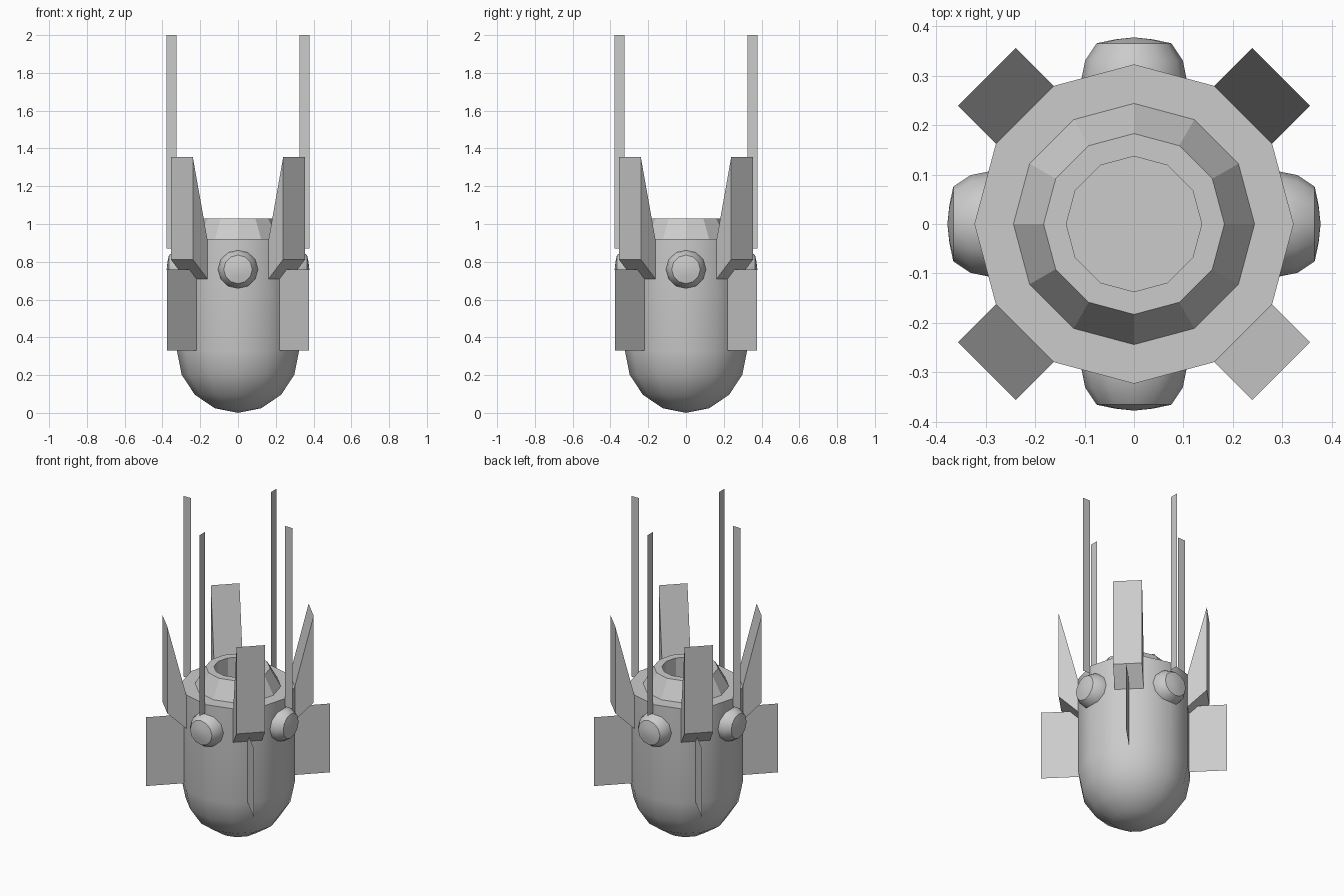
import bpy, bmesh
from math import sin, cos, pi, radians
from mathutils import Matrix, Vector

if "Cube" in bpy.data.objects:
    bpy.data.objects.remove(bpy.data.objects["Cube"])


def finish(bm, name, matrix=None, smooth=None, solid=True):
    bmesh.ops.remove_doubles(bm, verts=bm.verts, dist=1e-5)
    if solid:
        bmesh.ops.recalc_face_normals(bm, faces=bm.faces)
    if matrix is not None:
        bm.transform(matrix)
    mesh = bpy.data.meshes.new(name)
    bm.to_mesh(mesh)
    bm.free()
    obj = bpy.data.objects.new(name, mesh)
    bpy.context.collection.objects.link(obj)
    if smooth:
        bpy.ops.object.select_all(action='DESELECT')
        obj.select_set(True)
        bpy.context.view_layer.objects.active = obj
        bpy.ops.object.shade_smooth_by_angle(angle=radians(smooth))
    return obj


def lathe(name, profile, matrix=None, smooth=None, sides=12):
    """Revolve (radius, height) points around z."""
    bm = bmesh.new()
    verts = [bm.verts.new((r, 0, z)) for r, z in profile]
    edges = [bm.edges.new(p) for p in zip(verts, verts[1:])]
    bmesh.ops.spin(bm, geom=verts + edges, axis=(0, 0, 1), cent=(0, 0, 0),
                   angle=2 * pi, steps=sides, use_merge=True)
    return finish(bm, name, matrix, smooth)


def slab(name, profile, matrix, width=0.0):
    """Radial (x, z) outline, flat or thickened along y."""
    bm = bmesh.new()
    face = bm.faces.new([bm.verts.new((x, -width / 2, z)) for x, z in profile])
    if width:
        geom = bmesh.ops.extrude_face_region(bm, geom=[face], use_keep_orig=True)["geom"]
        moved = [g for g in geom if isinstance(g, bmesh.types.BMVert)]
        bmesh.ops.translate(bm, verts=moved, vec=Vector((0, width, 0)))
    return finish(bm, name, matrix, solid=width > 0)


# Hull: round bottom, straight sides, flat shoulder
R, Z0 = 0.323, 0.328
bowl = [(R * sin(i * pi / 8), Z0 - Z0 * cos(i * pi / 8)) for i in range(5)]
lathe("hull", bowl + [(R, 0.92), (0.244, 0.92)], smooth=40)

# Tapered collar with an open well
lathe("collar", [(0.244, 0.92), (0.183, 1.03), (0.137, 1.03), (0.137, 0.90), (0, 0.90)])

# Knob and lens profiles, pointing outward
B, C = 0.107, 0.29
ball = [(B, 0.27)] + [(B * cos(i * pi / 8), C + B * sin(i * pi / 8)) for i in range(3)]
rim_r, rim_z = ball[-1]
lens = [(rim_r, rim_z), (rim_r * 0.5, rim_z + 0.008), (0, rim_z + 0.012)]

for i in range(4):
    straight = Matrix.Rotation(i * pi / 2, 4, 'Z')
    diagonal = Matrix.Rotation(i * pi / 2 + pi / 4, 4, 'Z')

    # Knob with lens on each side
    aim = straight @ Matrix.Translation((0, 0, 0.76)) @ Matrix.Rotation(pi / 2, 4, 'Y')
    lathe(f"knob_{i}", ball, aim, smooth=40)
    lathe(f"knob_lens_{i}", lens, aim, smooth=40)

    # Thin antenna strip above each knob
    slab(f"antenna_{i}", [(0.325, 0.87), (0.378, 0.87), (0.378, 2.0), (0.325, 2.0)], straight)

    # Upright wedge on each diagonal
    slab(f"wedge_{i}", [(0.312, 0.71), (0.421, 0.813), (0.421, 1.355), (0.312, 0.92)],
         diagonal, width=0.165)

    # Flat fin below each wedge
    slab(f"fin_{i}", [(0.31, 0.33), (0.53, 0.33), (0.53, 0.76), (0.31, 0.76)], diagonal)
